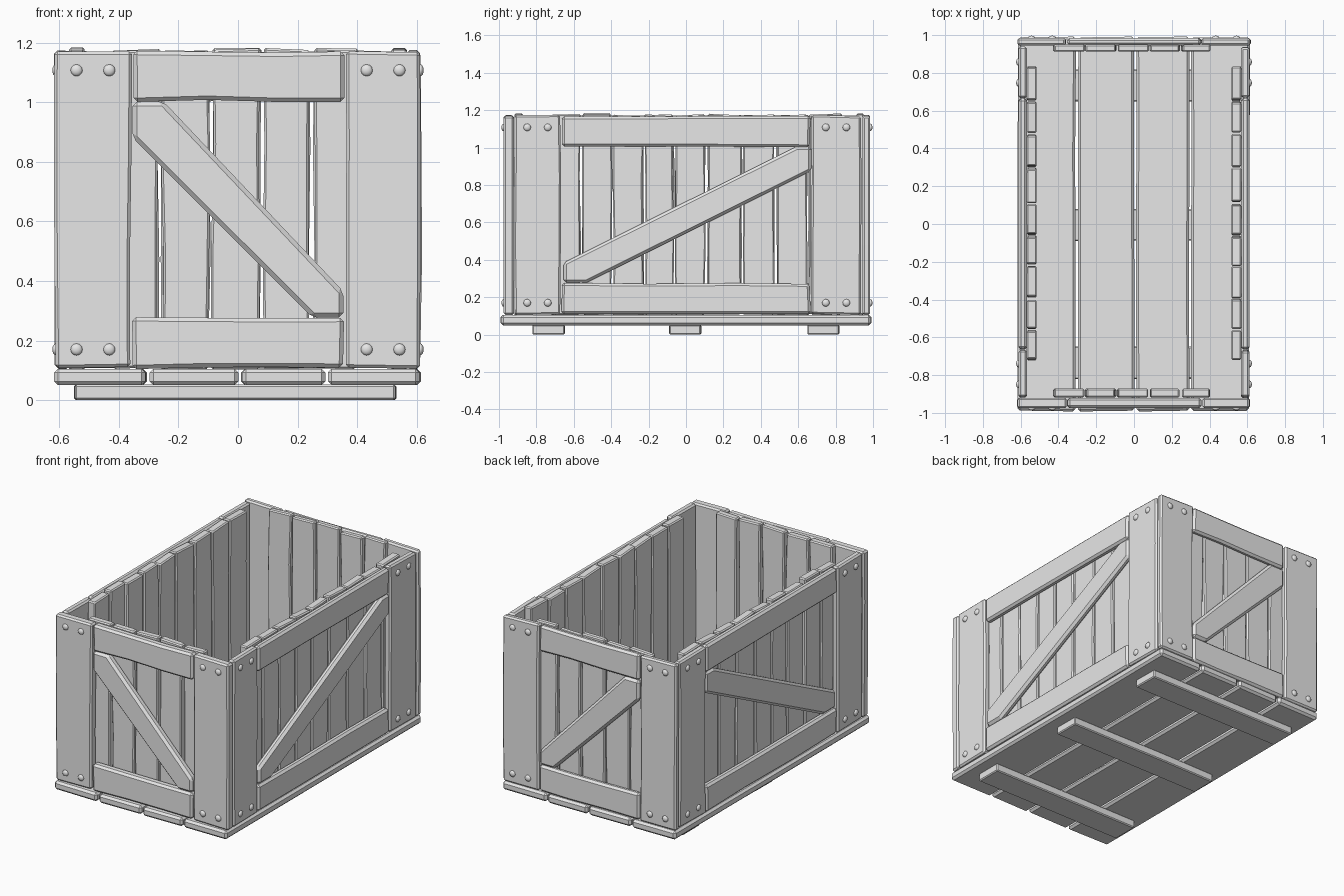
import bpy
import bmesh
import random
from mathutils import Vector

random.seed(4)
cube = bpy.data.objects.get("Cube")
if cube:
    bpy.data.objects.remove(cube)

grey = bpy.data.materials.new("plain_grey")
grey.use_nodes = True
colour = (0.8, 0.8, 0.8, 1)
grey.diffuse_color = colour
grey.node_tree.nodes["Principled BSDF"].inputs["Base Color"].default_value = colour


def place(axis, a, b, depth):
    """Turn flat coordinates plus a depth along the axis into a 3D point."""
    return Vector({"x": (depth, a, b), "y": (a, depth, b), "z": (a, b, depth)}[axis])


def finish(name, bm):
    bmesh.ops.recalc_face_normals(bm, faces=bm.faces)
    mesh = bpy.data.meshes.new(name)
    bm.to_mesh(mesh)
    bm.free()
    mesh.materials.append(grey)
    obj = bpy.data.objects.new(name, mesh)
    bpy.context.collection.objects.link(obj)
    return obj


def plate(name, outline, axis, lo, hi, chamfer=0.01):
    """Extrude an outline along an axis and chamfer its edges."""
    bm = bmesh.new()
    low = [bm.verts.new(place(axis, a, b, lo)) for a, b in outline]
    high = [bm.verts.new(place(axis, a, b, hi)) for a, b in outline]
    bm.faces.new(low)
    bm.faces.new(high)
    for i in range(len(low)):
        j = (i + 1) % len(low)
        bm.faces.new((low[i], low[j], high[j], high[i]))
    obj = finish(name, bm)
    bevel = obj.modifiers.new("chamfer", "BEVEL")
    bevel.width = chamfer
    bevel.segments = 1
    bevel.limit_method = "ANGLE"
    return obj


def rough(a0, a1, b0, b1, wobble=0.004):
    """Rectangle with slightly uneven, hand-cut long sides."""
    def j():
        return random.uniform(-wobble, wobble)
    if b1 - b0 > a1 - a0:
        steps = [b0 + (b1 - b0) * t for t in (0, 0.35, 0.7, 1)]
        return ([(a1 + j(), b + j()) for b in steps]
                + [(a0 + j(), b + j()) for b in reversed(steps)])
    steps = [a0 + (a1 - a0) * t for t in (0, 0.35, 0.7, 1)]
    return ([(a + j(), b0 + j()) for a in steps]
            + [(a + j(), b1 + j()) for a in reversed(steps)])


def bolt(name, axis, a, b, depth):
    """Shallow domed bolt head."""
    bm = bmesh.new()
    bmesh.ops.create_uvsphere(bm, u_segments=12, v_segments=8, radius=0.02)
    for v in bm.verts:
        flat = v.co.z * 0.6
        v.co = place(axis, a + v.co.x, b + v.co.y, depth + flat)
    for f in bm.faces:
        f.smooth = True
    finish(name, bm)


# Floor planks and the skids beneath them
floor_seams = [-0.622, -0.303, 0.006, 0.297, 0.618]
for i in range(4):
    plate(f"floor_plank_{i + 1}",
          rough(floor_seams[i] + 0.006, floor_seams[i + 1] - 0.006, -0.99, 0.99, 0.003),
          "z", 0.05, 0.105, 0.013)
for label, y in (("front", -0.735), ("middle", -0.005), ("back", 0.735)):
    plate(f"{label}_skid", rough(-0.55, 0.53, y - 0.085, y + 0.085, 0.002),
          "z", 0, 0.052, 0.006)


def wall(name, axis, half, ends, seams, inner, outer, brace):
    """One crate wall: corner boards, rails, brace, slats and bolts."""
    left, right = ends
    for label, a0, a1 in (("first", left, -half - 0.006), ("second", half + 0.006, right)):
        plate(f"{name}_{label}_corner_board", rough(a0, a1, 0.107, 1.172), axis, *outer)
        centre = (a0 + a1) / 2
        for da in (-0.055, 0.055):
            for z in (0.17, 1.108):
                face = max(outer, key=abs)
                bolt(f"{name}_bolt", axis, centre + da, z, face)
    for label, z0, z1 in (("lower", 0.107, 0.275), ("upper", 1.005, 1.17)):
        plate(f"{name}_{label}_rail", rough(-half, half, z0, z1), axis, *outer, 0.013)
    plate(f"{name}_brace", brace, axis, *outer, 0.015)
    for i in range(len(seams) - 1):
        top = 1.175 + random.uniform(-0.007, 0.005)
        plate(f"{name}_slat_{i + 1}",
              rough(seams[i] + 0.006, seams[i + 1] - 0.006, 0.105, top, 0.006),
              axis, *inner, 0.007)


# End walls: both braces rise towards -x
end_seams = [-0.43, -0.26, -0.092, 0.08, 0.247, 0.405]
end_brace = [(-0.354, 1.003), (-0.354, 0.88), (0.25, 0.277),
             (0.354, 0.277), (0.354, 0.365), (-0.25, 1.003)]
wall("front", "y", 0.354, (-0.615, 0.615), end_seams, (-0.918, -0.872), (-0.975, -0.92), end_brace)
wall("back", "y", 0.354, (-0.615, 0.615), end_seams, (0.912, 0.95), (0.945, 0.985), end_brace)

# Side walls: both braces rise towards the back
side_seams = [-0.725, -0.56, -0.393, -0.223, -0.06, 0.108, 0.3, 0.48, 0.652, 0.835]
side_brace = [(-0.655, 0.278), (-0.53, 0.278), (0.67, 0.875),
              (0.67, 1.005), (0.59, 1.005), (-0.655, 0.385)]
for label, s in (("right", -1), ("left", 1)):
    inner = sorted((s * 0.515, s * 0.568))
    outer = sorted((s * 0.567, s * 0.612))
    wall(label, "x", 0.664, (-0.918, 0.935), side_seams, inner, outer, side_brace)
